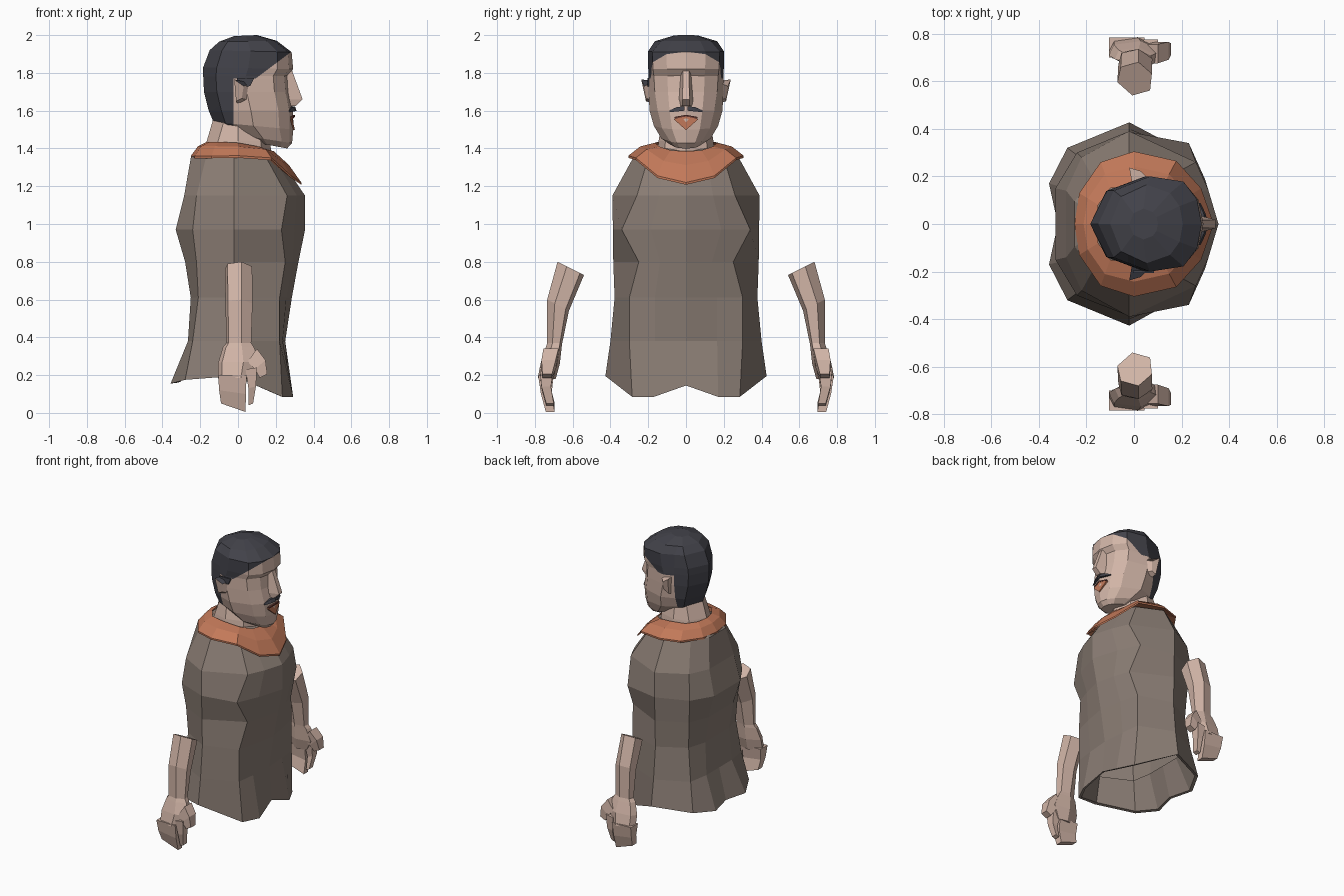
import bpy, bmesh
from mathutils import Vector

if "Cube" in bpy.data.objects:
    bpy.data.objects.remove(bpy.data.objects["Cube"])


def material(name, rgb):
    m = bpy.data.materials.new(name)
    m.diffuse_color = (*rgb, 1)
    m.use_nodes = True
    m.node_tree.nodes["Principled BSDF"].inputs["Base Color"].default_value = m.diffuse_color
    return m


skin = material("skin", (0.64, 0.46, 0.385))
cloth = material("brown_cloth", (0.255, 0.205, 0.175))
orange = material("orange_scarf", (0.54, 0.19, 0.10))
dark = material("dark_hair", (0.055, 0.055, 0.068))
lip_dark = material("dark_lip", (0.13, 0.04, 0.03))


def loft(name, rings, mats, cap_start=True, cap_end=True):
    """Skin a list of equal-length rings of points."""
    bm = bmesh.new()
    vs = [[bm.verts.new(p) for p in r] for r in rings]
    n = len(rings[0])
    for a, b in zip(vs, vs[1:]):
        for i in range(n):
            j = (i + 1) % n
            bm.faces.new((a[i], a[j], b[j], b[i]))
    if cap_start:
        bm.faces.new(vs[0][::-1])
    if cap_end:
        bm.faces.new(vs[-1])
    bmesh.ops.recalc_face_normals(bm, faces=bm.faces[:])
    me = bpy.data.meshes.new(name)
    bm.to_mesh(me)
    bm.free()
    for m in mats:
        me.materials.append(m)
    ob = bpy.data.objects.new(name, me)
    bpy.context.collection.objects.link(ob)
    return ob


def mirrored(half):
    """Close a half ring (front centre to back centre) across y = 0."""
    return [Vector(p) for p in half] + [Vector((x, -y, z)) for x, y, z in half[-2:0:-1]]


# Torso: open at the hem, with a thin turned-in lip
torso_rows = [  # z, front x, front corner x y, side y, back corner x y, back x
    (1.40, .15, .12, .13, .17, -.14, .12, -.19),
    (1.35, .22, .15, .20, .28, -.17, .19, -.25),
    (1.15, .355, .26, .26, .39, -.22, .28, -.285),
    (.97, .355, .23, .34, .387, -.24, .30, -.33),
    (.80, .32, .25, .25, .385, -.22, .28, -.28),
    (.61, .285, .22, .30, .378, -.21, .27, -.25),
    (.38, .25, .22, .30, .40, -.24, .29, -.265),
]
rings = []
for z, xf, xc, yc, ys, xbc, ybc, xb in torso_rows:
    rings.append(mirrored([(xf, 0, z), ((xf * 1.1 + xc * .9) / 2, yc * .55, z), (xc, yc, z),
                           (-.02, ys, z), (xbc, ybc, z), (xb, ybc * .5, z), (xb, 0, z)]))
hem = mirrored([(.268, 0, .145), (.292, .17, .085), (.235, .285, .085), (-.02, .427, .195),
                (-.28, .32, .175), (-.357, .17, .155), (-.32, 0, .16)])
lip = [Vector((p.x * .95, p.y * .95, p.z + .004)) for p in hem]
inside = [Vector((p.x * .93, p.y * .93, p.z)) for p in rings[-1]]
loft("torso", rings + [hem, lip, inside], [cloth], True, False)

# Collar scarf
outer = mirrored([(.335, 0, 1.22), (.282, .15, 1.255), (.178, .265, 1.35), (0, .305, 1.362),
                  (-.14, .26, 1.36), (-.23, .13, 1.36), (-.25, 0, 1.36)])
inner = mirrored([(.19, 0, 1.385), (.17, .08, 1.39), (.11, .14, 1.41), (0, .165, 1.43),
                  (-.10, .15, 1.435), (-.15, .08, 1.435), (-.165, 0, 1.435)])
mid = [i.lerp(o, .55) + Vector((0, 0, .018)) for i, o in zip(inner, outer)]
under = [o - Vector((0, 0, .012)) for o in outer]
below = [i - Vector((0, 0, .03)) for i in inner]
loft("collar", [below, under, outer, mid, inner], [orange], False, False)

# Neck
loft("neck", [mirrored([(f, 0, z), (f - .05, y * .75, z), (0, y, z), (b + .06, y * .8, z), (b, 0, z)])
              for z, f, b, y in [(1.34, .18, -.19, .155), (1.44, .17, -.165, .145), (1.56, .12, -.13, .125)]],
     [skin])

# Head: horizontal sections, then the hairline is cut in
head_rows = [  # front z, back z, front x, back x, cheek y, side y
    (1.40, 1.44, .26, .05, .06, .08),
    (1.428, 1.475, .286, -.02, .083, .13),
    (1.50, 1.54, .293, -.13, .127, .17),
    (1.60, 1.60, .292, -.155, .15, .193),
    (1.70, 1.70, .272, -.18, .165, .198),
    (1.785, 1.78, .265, -.184, .17, .198),
    (1.82, 1.83, .292, -.184, .175, .20),
    (1.91, 1.92, .284, -.15, .178, .20),
    (1.97, 1.965, .205, -.10, .13, .165),
    (2.0, 1.995, .10, -.02, .05, .065),
]
rings = []
for zf, zb, xf, xb, ya, ys in head_rows:
    stations = [(0, 0), (.045, ya * .58), (.175, ya), (.5, ys), (.85, ys * .7), (1, 0)]
    rings.append(mirrored([(xf + (xb - xf) * t, y, zf + (zb - zf) * t) for t, y in stations]))
head = loft("head", rings, [skin, dark])
bm = bmesh.new()
bm.from_mesh(head.data)
for co, no in [((-.025, 0, 0), (1, 0, 0)), ((0, 0, 1.70), (-.75, 0, 1)), ((0, 0, 1.77), (0, 0, 1))]:
    bmesh.ops.bisect_plane(bm, geom=bm.verts[:] + bm.edges[:] + bm.faces[:],
                           plane_co=co, plane_no=no, dist=1e-5)
for f in bm.faces:
    c = f.calc_center_median()
    f.material_index = int(c.x < -.025 or c.z > max(1.77, 1.70 + .75 * c.x))
bm.to_mesh(head.data)
bm.free()

# Nose
loft("nose", [[(a, -w, z), (b, -v, z), (b, v, z), (a, w, z)]
              for z, a, w, b, v in [(1.81, .25, .028, .287, .016), (1.66, .24, .045, .342, .018),
                                    (1.625, .24, .045, .305, .02)]], [skin])

# Moustache in two halves, and mouth
for side, s in (("left", 1), ("right", -1)):
    loft(side + "_moustache", [[(x, s * y, z - h), (x + .03, s * y, z - h), (x + .022, s * y, z + h), (x, s * y, z + h)]
                               for y, x, z, h in [(.008, .28, 1.611, .011), (.045, .27, 1.608, .012),
                                                  (.088, .25, 1.597, .005)]], [dark])
loft("lower_lip", [[(x - .012 * k, -.065, 1.555), (x, 0, 1.497), (x - .012 * k, .065, 1.555), (x, 0, 1.573)]
                   for x, k in [(.28, 1), (.301, 1)]], [orange])
loft("mouth_line", [[(.27, y, z), (x, y, z), (x, y, z + .009), (.27, y, z + .009)]
                    for y, x, z in [(-.06, .291, 1.558), (0, .303, 1.569), (.06, .291, 1.558)]], [lip_dark])

# Arms, hands and ears on both sides
arm_rows = [  # inner y z, outer y z, back x, front x
    (.54, .73, .68, .80, -.07, .075),
    (.62, .54, .735, .60, -.066, .077),
    (.655, .37, .735, .37, -.062, .07),
    (.658, .35, .743, .345, -.08, .085),
    (.668, .26, .768, .27, -.105, .115),
    (.69, .18, .785, .185, -.105, .06),
]


def box_ring(y0, y1, x0, x1, z0, z1):
    """Section of a finger: x0 to x1 wide, z0 at x0 and z1 at x1."""
    return [(x0, y0, z0), (x1, y0, z1), (x1, y1, z1), (x0, y1, z0)]


for side, s in (("left", 1), ("right", -1)):
    def flip(rs):
        return [[(x, s * y, z) for x, y, z in r] for r in rs]

    rings = []
    for yi, zi, yo, zo, x0, x1 in arm_rows:
        def at(x, t):
            return (x, yi + (yo - yi) * t, zi + (zo - zi) * t)
        rings.append([at(x0, .4), at(x0 * .1, 0), at(x1 * .9, .15),
                      at(x1, .65), at(x1 * .25, 1), at(x0 * .8, .85)])
    loft(side + "_forearm", flip(rings), [skin])
    loft(side + "_fingers", flip([box_ring(.70, .783, -.105, .045, .20, .20),
                                  box_ring(.712, .768, -.10, .042, .12, .10),
                                  box_ring(.695, .742, -.09, .04, .05, .005)]), [skin])
    loft(side + "_index_finger", flip([box_ring(.70, .775, .04, .10, .23, .24),
                                       box_ring(.715, .765, .055, .095, .13, .14),
                                       box_ring(.70, .74, .055, .08, .04, .05)]), [skin])
    loft(side + "_thumb", flip([box_ring(.675, .755, .05, .10, .27, .34),
                                box_ring(.69, .765, .09, .145, .23, .28),
                                box_ring(.71, .76, .115, .155, .185, .205)]), [skin])
    ear = loft(side + "_ear", flip([[(-.005, .18, 1.64), (.06, .18, 1.655), (.07, .18, 1.745), (-.01, .18, 1.76)],
                                    [(-.01, .212, 1.65), (.02, .208, 1.665), (.03, .222, 1.73),
                                     (-.02, .237, 1.765)]]), [skin, dark])
    # The right ear has a dark upper side
    for f in ear.data.polygons:
        f.material_index = int(s < 0 and f.normal.z > .7)

# Sideburn beside the right ear
loft("right_sideburn", [[(-.005, y, 1.735), (.015, y, 1.725), (.065, y, 1.73), (.085, y, 1.772), (-.005, y, 1.772)]
                        for y in (-.196, -.205)], [dark])
